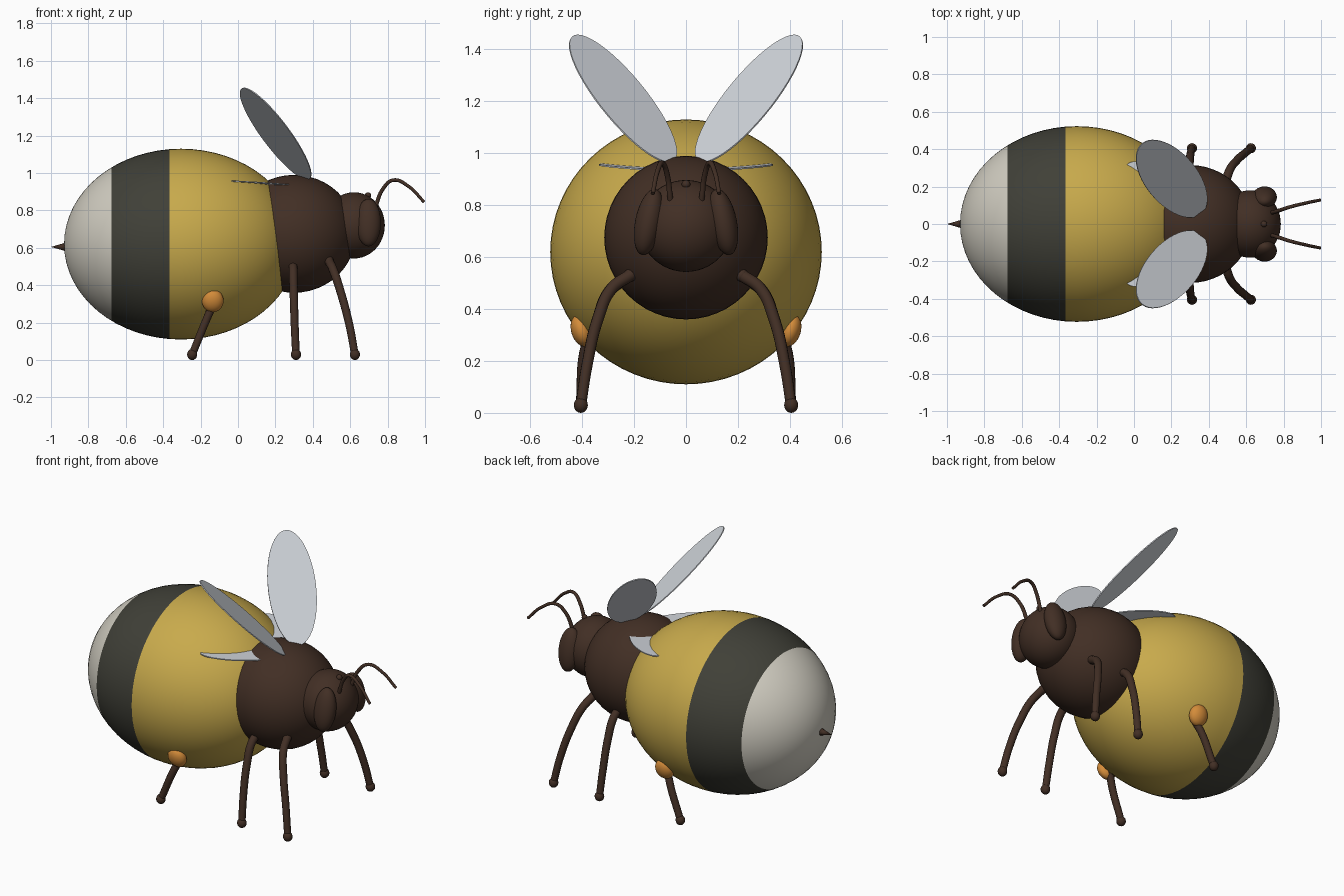
import bpy, bmesh, math
from mathutils import Vector, Matrix

if "Cube" in bpy.data.objects:
    bpy.data.objects.remove(bpy.data.objects["Cube"])


def material(name, rgb):
    m = bpy.data.materials.new(name)
    m.diffuse_color = (*rgb, 1)
    m.use_nodes = True
    m.node_tree.nodes["Principled BSDF"].inputs["Base Color"].default_value = m.diffuse_color
    return m


YELLOW = material("honey yellow", (0.578, 0.402, 0.072))
CHARCOAL = material("charcoal band", (0.051, 0.051, 0.039))
CREAM = material("cream tail", (0.63, 0.604, 0.527))
BROWN = material("dark brown", (0.054, 0.028, 0.018))
ORANGE = material("pollen orange", (0.658, 0.262, 0.042))
WING = material("pale wing", (0.63, 0.658, 0.70))


def add_mesh(name, bm, mats, smooth=True):
    bmesh.ops.recalc_face_normals(bm, faces=bm.faces)
    for f in bm.faces:
        f.smooth = smooth
    me = bpy.data.meshes.new(name)
    bm.to_mesh(me)
    bm.free()
    ob = bpy.data.objects.new(name, me)
    bpy.context.collection.objects.link(ob)
    for m in mats:
        me.materials.append(m)
    return ob


def ellipsoid(name, centre, radii, mat, tilt=0.0, seg=48):
    """Ellipsoid with its pole along x, tilted about x."""
    bm = bmesh.new()
    bmesh.ops.create_uvsphere(bm, u_segments=seg, v_segments=seg // 2, radius=1)
    bm.transform(Matrix.Translation(centre) @ Matrix.Rotation(tilt, 4, 'X')
                 @ Matrix.Diagonal((*radii, 1)) @ Matrix.Rotation(math.pi / 2, 4, 'Y'))
    return add_mesh(name, bm, [mat])


def tube(name, points, radius, mat, tip=1.0):
    """Round tube along a smooth path."""
    cu = bpy.data.curves.new(name, 'CURVE')
    cu.dimensions = '3D'
    cu.bevel_depth = radius
    cu.bevel_resolution = 4
    cu.use_fill_caps = True
    cu.resolution_u = 8
    sp = cu.splines.new('BEZIER')
    sp.bezier_points.add(len(points) - 1)
    for i, (bp, p) in enumerate(zip(sp.bezier_points, points)):
        bp.co = p
        bp.handle_left_type = bp.handle_right_type = 'AUTO'
        bp.radius = 1 + (tip - 1) * i / (len(points) - 1)
    cu.materials.append(mat)
    ob = bpy.data.objects.new(name, cu)
    bpy.context.collection.objects.link(ob)
    bpy.ops.object.select_all(action='DESELECT')
    ob.select_set(True)
    bpy.context.view_layer.objects.active = ob
    bpy.ops.object.convert(target='MESH')
    return ob


def wing(name, centre, u, v, thick=0.006):
    """Thin flat ellipse spanned by the half-axes u and v."""
    c, u, v = Vector(centre), Vector(u), Vector(v)
    n = u.cross(v).normalized() * thick / 2
    bm = bmesh.new()
    rings = []
    for side in (n, -n):
        rings.append([bm.verts.new(c + side + u * math.cos(t) + v * math.sin(t))
                      for t in (2 * math.pi * i / 48 for i in range(48))])
        bm.faces.new(rings[-1])
    for i in range(48):
        j = (i + 1) % 48
        bm.faces.new((rings[0][i], rings[0][j], rings[1][j], rings[1][i]))
    return add_mesh(name, bm, [WING], smooth=False)


# Abdomen, cut into yellow, charcoal and cream bands
abdomen = ellipsoid("abdomen", (-0.305, 0, 0.62), (0.625, 0.523, 0.51), YELLOW, seg=64)
bm = bmesh.new()
bm.from_mesh(abdomen.data)
for x in (-0.675, -0.365):
    bmesh.ops.bisect_plane(bm, geom=bm.verts[:] + bm.edges[:] + bm.faces[:],
                           plane_co=(x, 0, 0), plane_no=(1, 0, 0))
for f in bm.faces:
    x = f.calc_center_median().x
    f.material_index = 2 if x < -0.675 else 1 if x < -0.365 else 0
bm.to_mesh(abdomen.data)
bm.free()
abdomen.data.materials.append(CHARCOAL)
abdomen.data.materials.append(CREAM)

# Thorax, head and simple eye
ellipsoid("thorax", (0.30, 0, 0.675), (0.33, 0.315, 0.315), BROWN)
ellipsoid("head", (0.62, 0, 0.72), (0.165, 0.18, 0.177), BROWN)
ellipsoid("simple_eye", (0.695, 0, 0.88), (0.017, 0.017, 0.017), BROWN, seg=16)

# Stinger
bm = bmesh.new()
bmesh.ops.create_cone(bm, cap_ends=True, segments=24, radius1=0.026, radius2=0, depth=0.09)
bm.transform(Matrix.Translation((-0.955, 0, 0.605)) @ Matrix.Rotation(-math.pi / 2, 4, 'Y'))
add_mesh("stinger", bm, [BROWN])

LEGS = {
    "front": [(0.487, 0.215, 0.53), (0.51, 0.285, 0.48), (0.55, 0.34, 0.36),
              (0.595, 0.38, 0.19), (0.625, 0.405, 0.03)],
    "middle": [(0.295, 0.215, 0.52), (0.295, 0.285, 0.48), (0.298, 0.34, 0.36),
               (0.303, 0.38, 0.19), (0.31, 0.405, 0.03)],
    "hind": [(-0.02, 0.22, 0.48), (-0.09, 0.32, 0.39), (-0.15, 0.383, 0.26),
             (-0.245, 0.405, 0.03)],
}

for side, s in (("left", 1), ("right", -1)):
    # Compound eyes and antennae
    ellipsoid(f"{side}_eye", (0.698, 0.143 * s, 0.735), (0.066, 0.053, 0.13),
              BROWN, tilt=0.2 * s, seg=32)
    tube(f"{side}_antenna", [(0.735, 0.06 * s, 0.82), (0.775, 0.072 * s, 0.915),
                             (0.83, 0.09 * s, 0.962), (0.91, 0.11 * s, 0.93),
                             (0.995, 0.128 * s, 0.845)], 0.011, BROWN, tip=0.75)
    # Legs with rounded hips and feet
    for leg, pts in LEGS.items():
        pts = [(x, y * s, z) for x, y, z in pts]
        tube(f"{side}_{leg}_leg", pts, 0.024, BROWN, tip=0.85)
        ellipsoid(f"{side}_{leg}_hip", pts[0], (0.025,) * 3, BROWN, seg=20)
        ellipsoid(f"{side}_{leg}_foot", pts[-1], (0.027, 0.027, 0.03), BROWN, seg=20)
    # Pollen baskets on the hind legs
    ellipsoid(f"{side}_pollen_basket", (-0.135, 0.402 * s, 0.317), (0.058, 0.04, 0.063),
              ORANGE, tilt=-0.3 * s, seg=32)
    # Raised fore wings and flat hind wings
    wing(f"{side}_fore_wing", (0.201, 0.2425 * s, 1.21),
         (-0.169, 0.176 * s, 0.245), (0.087, 0.109 * s, 0))
    wing(f"{side}_hind_wing", (0.13, 0.19 * s, 0.945),
         (-0.166, 0.128 * s, 0.012), (0.052, 0.067 * s, 0))
